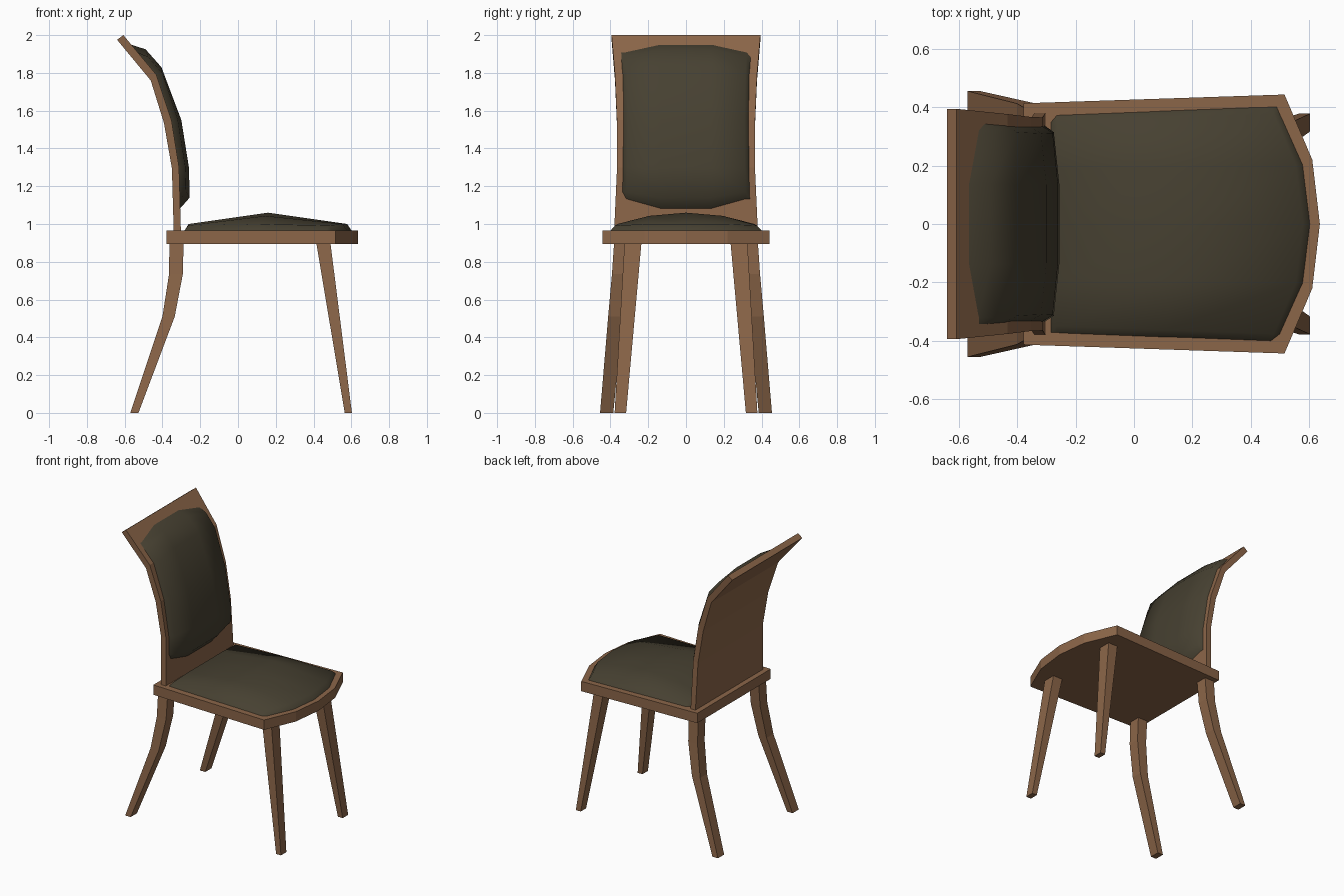
import bpy, bmesh

if "Cube" in bpy.data.objects:
    bpy.data.objects.remove(bpy.data.objects["Cube"])


def material(name, rgb):
    m = bpy.data.materials.new(name)
    m.diffuse_color = (*rgb, 1)
    m.use_nodes = True
    m.node_tree.nodes["Principled BSDF"].inputs["Base Color"].default_value = m.diffuse_color
    return m


wood = material("brown wood", (0.26, 0.132, 0.066))
fabric = material("dark olive fabric", (0.062, 0.052, 0.031))


def make_object(name, verts, faces, mat, smooth=False, fix=True):
    me = bpy.data.meshes.new(name)
    me.from_pydata(verts, [], faces)
    if fix:
        bm = bmesh.new()
        bm.from_mesh(me)
        bmesh.ops.recalc_face_normals(bm, faces=bm.faces)
        bm.to_mesh(me)
        bm.free()
    for p in me.polygons:
        p.use_smooth = smooth
    me.materials.append(mat)
    ob = bpy.data.objects.new(name, me)
    bpy.context.collection.objects.link(ob)
    return ob


def loft(name, rings, mat):
    """Join equal rings with quads and close both ends."""
    n = len(rings[0])
    verts = [p for r in rings for p in r]
    faces = [(i * n + j, i * n + (j + 1) % n, (i + 1) * n + (j + 1) % n, (i + 1) * n + j)
             for i in range(len(rings) - 1) for j in range(n)]
    faces += [tuple(range(n)), tuple(range(len(verts) - n, len(verts)))]
    return make_object(name, verts, faces, mat)


def sheet(name, rows, mat):
    """Smooth quad grid, used for the cushions."""
    n = len(rows[0])
    verts = [p for r in rows for p in r]
    faces = [(i * n + j, (i + 1) * n + j, (i + 1) * n + j + 1, i * n + j + 1)
             for i in range(len(rows) - 1) for j in range(n - 1)]
    return make_object(name, verts, faces, mat, smooth=True, fix=False)


# Seat frame: flat plate with a bowed front
half = [(-0.378, 0.413), (0.515, 0.443), (0.61, 0.22), (0.636, 0)]
outline = half + [(x, -y) for x, y in half[-2::-1]]
loft("seat_frame", [[(x, y, z) for x, y in outline] for z in (0.895, 0.965)], wood)

# Legs: (z, x back, x front, y inner, y outer)
front_leg = [(0.0, 0.565, 0.603, 0.317, 0.378), (0.91, 0.413, 0.488, 0.235, 0.325)]
rear_leg = [(0.0, -0.57, -0.527, 0.385, 0.455), (0.51, -0.40, -0.335, 0.335, 0.412),
            (0.735, -0.365, -0.292, 0.312, 0.392), (0.91, -0.363, -0.288, 0.298, 0.38)]
for side, s in (("left", 1), ("right", -1)):
    for label, path in (("front_leg", front_leg), ("rear_leg", rear_leg)):
        loft(f"{label}_{side}",
             [[(a, s * c, z), (b, s * c, z), (b, s * d, z), (a, s * d, z)]
              for z, a, b, c, d in path], wood)

# Back panel: (front x, front z, back x, back z, half width)
panel = [(-0.302, 0.95, -0.340, 0.95, 0.381), (-0.312, 1.30, -0.350, 1.295, 0.365),
         (-0.352, 1.55, -0.392, 1.535, 0.366), (-0.432, 1.79, -0.462, 1.76, 0.376),
         (-0.607, 2.0, -0.640, 1.975, 0.394)]
loft("back_panel",
     [[(fx, -w, fz), (fx, w, fz), (bx, w, bz), (bx, -w, bz)] for fx, fz, bx, bz, w in panel],
     wood)


def panel_x(z):
    """Front surface of the back panel at height z."""
    for a, b in zip(panel, panel[1:]):
        if z <= b[1]:
            return a[0] + (b[0] - a[0]) * (z - a[1]) / (b[1] - a[1])
    return panel[-1][0]


# Back cushion: (z in the middle, z at the sides, half width, bulge)
rows = []
for zc, zs, w, bulge in [(1.08, 1.13, 0.34, 0), (1.14, 1.17, 0.338, 0.052),
                         (1.30, 1.30, 0.335, 0.052), (1.55, 1.55, 0.333, 0.052),
                         (1.83, 1.80, 0.338, 0.06), (1.925, 1.885, 0.344, 0.055),
                         (1.95, 1.91, 0.345, 0)]:
    row = []
    for v in (1, 0.93, 0.4, -0.4, -0.93, -1):
        z = zc if abs(v) < 0.5 else zs
        out = bulge * {1: 0, 0.93: 0.65, 0.4: 1}[abs(v)]
        row.append((panel_x(z) + (out or -0.003), v * w, z))
    rows.append(row)
sheet("back_cushion", rows, fabric)

# Seat cushion: low dome that follows the bowed front
front_x = {0: 0.605, 0.5: 0.58, 0.93: 0.502, 1: 0.49}
end_z = {0: 1.0, 0.5: 1.0, 0.93: 0.992, 1: 0.96}
mid_z = {0: 1.06, 0.5: 1.043, 0.93: 1.0, 1: 0.96}
rows = []
for t in (0, 0.03, 0.5, 0.97, 1):
    row = []
    for v in (-1, -0.93, -0.5, 0, 0.5, 0.93, 1):
        a = abs(v)
        z = 0.96 if t in (0, 1) else (mid_z if t == 0.5 else end_z)[a]
        row.append((-0.287 + t * (front_x[a] + 0.287), v * (0.375 + 0.03 * t), z))
    rows.append(row)
sheet("seat_cushion", rows, fabric)
